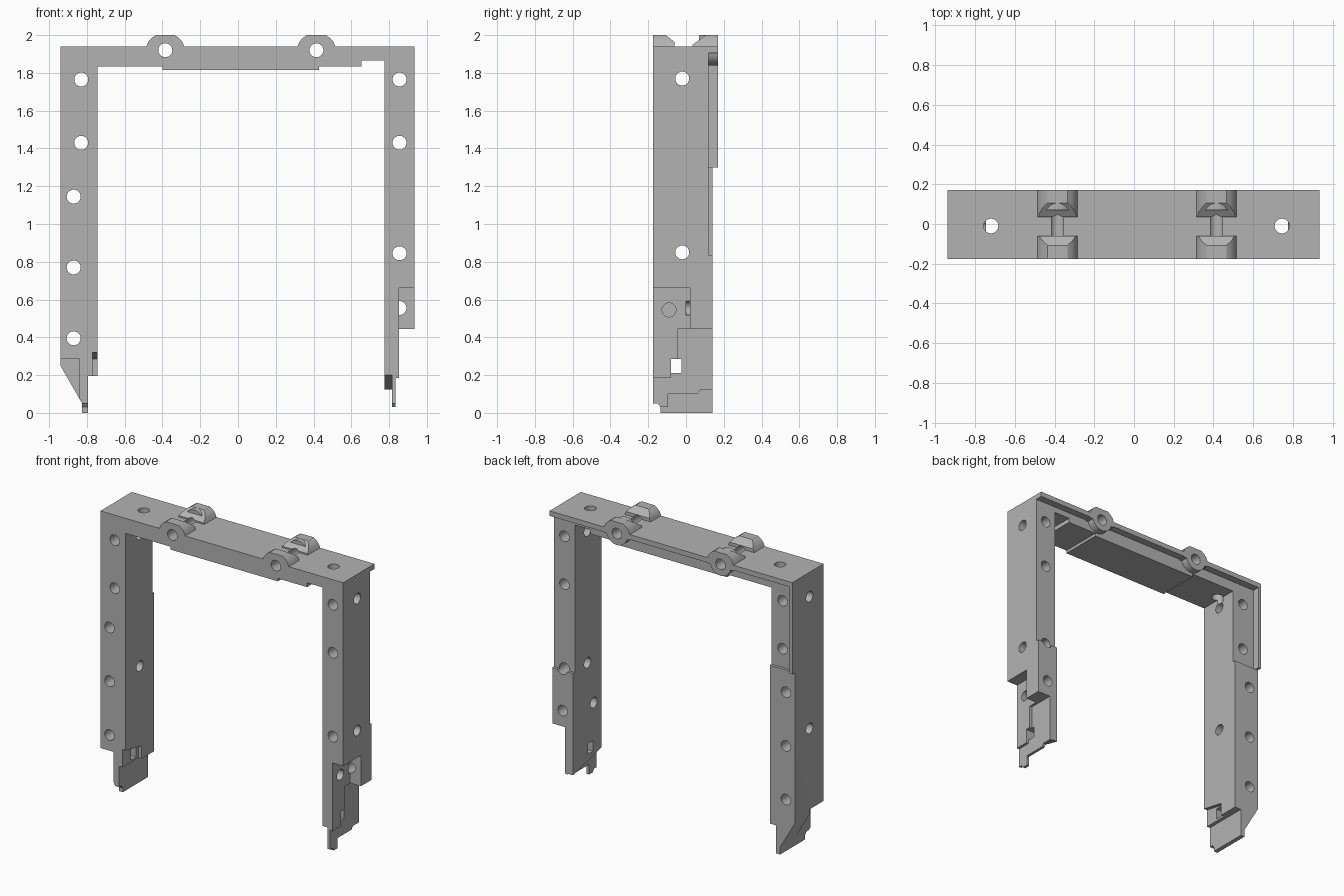
import bpy, bmesh, math
from mathutils import Vector

if "Cube" in bpy.data.objects:
    bpy.data.objects.remove(bpy.data.objects["Cube"])

grey = bpy.data.materials.new("plain_grey")
grey.diffuse_color = (0.45, 0.45, 0.45, 1)
grey.use_nodes = True
grey.node_tree.nodes["Principled BSDF"].inputs["Base Color"].default_value = grey.diffuse_color


def to_object(name, bm):
    bmesh.ops.recalc_face_normals(bm, faces=bm.faces)
    me = bpy.data.meshes.new(name)
    bm.to_mesh(me)
    bm.free()
    ob = bpy.data.objects.new(name, me)
    bpy.context.collection.objects.link(ob)
    me.materials.append(grey)
    return ob


def prism(name, axis, pts, a, b):
    """Extrude a 2D profile along an axis: y takes (x, z), x takes (y, z)."""
    bm = bmesh.new()
    place = (lambda p, t: (t, *p)) if axis == "x" else (lambda p, t: (p[0], t, p[1]))
    face = bm.faces.new([bm.verts.new(place(p, a)) for p in pts])
    ext = bmesh.ops.extrude_face_region(bm, geom=[face])
    move = Vector((b - a, 0, 0)) if axis == "x" else Vector((0, b - a, 0))
    bmesh.ops.translate(bm, vec=move, verts=[v for v in ext["geom"] if isinstance(v, bmesh.types.BMVert)])
    return to_object(name, bm)


def box(name, x0, x1, y0, y1, z0, z1):
    return prism(name, "y", [(x0, z0), (x1, z0), (x1, z1), (x0, z1)], y0, y1)


def rod(axis, centre, length, r=0.037):
    bm = bmesh.new()
    bmesh.ops.create_cone(bm, cap_ends=True, segments=32, radius1=r, radius2=r, depth=length)
    ob = to_object("rod", bm)
    turn = {"x": (0, math.pi / 2, 0), "y": (math.pi / 2, 0, 0), "z": (0, 0, 0)}[axis]
    ob.rotation_euler = turn
    ob.location = centre
    return ob


def combine(target, others, op):
    """Apply booleans one by one and remove the helpers."""
    for o in others:
        bpy.context.view_layer.update()
        m = target.modifiers.new("b", "BOOLEAN")
        m.operation, m.solver, m.object = op, "EXACT", o
        bpy.context.view_layer.update()
        ev = target.evaluated_get(bpy.context.evaluated_depsgraph_get())
        new = bpy.data.meshes.new_from_object(ev)
        target.modifiers.clear()
        target.data = new
        bpy.data.objects.remove(o)


F, B = -0.175, 0.17          # front and back limits

# top beam with stepped underside, and the slab overhanging the back
frame = prism("frame", "y", [(-0.94, 1.94), (-0.94, 1.8), (-0.745, 1.8), (-0.745, 1.835), (-0.4, 1.835),
                             (-0.4, 1.815), (0.43, 1.815), (0.43, 1.835), (0.655, 1.835), (0.655, 1.865),
                             (0.775, 1.865), (0.775, 1.8), (0.935, 1.8), (0.935, 1.94)], F, 0.12)
slab = box("slab", -0.94, 0.935, 0, B, 1.905, 1.94)

# left leg: tapered foot, thin rear rib on the outer edge
left = prism("left_leg", "y", [(-0.94, 1.82), (-0.94, 0.25), (-0.825, 0.05), (-0.825, 0), (-0.795, 0),
                               (-0.795, 0.195), (-0.745, 0.195), (-0.745, 1.82)], F, 0.14)
rib = box("rib", -0.94, -0.92, 0, B, 1.3, 1.92)
combine(left, [
    box("c", -0.92, -0.7, 0.12, 0.3, 1.3, 2),                # rear panel
    box("c", -1, -0.84, -0.3, -0.02, -0.1, 0.285),           # outer front recess
    prism("c", "x", [(-0.3, 0.32), (F, 0.32), (0.0, 0.285), (0.0, 0.1), (-0.3, 0.1)], -0.77, -0.7),
    prism("c", "x", [(-0.3, 0.05), (-0.15, 0.05), (-0.135, 0.03), (-0.135, -0.1), (-0.3, -0.1)], -1, -0.7),
    box("c", -1, -0.7, -0.08, -0.025, 0.21, 0.285),          # window
], "DIFFERENCE")

# right leg: stepped outside, thin plate foot
right = box("right_leg", 0.775, 0.935, F, 0.14, 0.03, 1.82)
combine(right, [
    box("c", 0.7, 1, 0.12, 0.3, 0.835, 2),                   # rear panel
    box("c", 0.853, 1, -0.3, 0.02, -0.1, 0.66),              # outer front recess
    box("c", 0.835, 1, -0.045, 0.3, -0.1, 0.445),            # outer rear recess
    box("c", 0.835, 1, -0.08, 0.0, -0.1, 0.285),
    box("c", 0.835, 1, -0.3, 0.0, -0.1, 0.185),
    prism("c", "x", [(-0.3, 0.2), (F, 0.2), (0.14, 0.125), (0.3, 0.125), (0.3, -0.1), (-0.3, -0.1)], 0.7, 0.815),
    prism("c", "x", [(-0.3, 0.05), (-0.15, 0.05), (-0.135, 0.03), (-0.135, -0.1), (-0.3, -0.1)], 0.7, 1),
    prism("c", "x", [(-0.095, -0.1), (-0.095, 0.1), (0.06, 0.1), (0.075, 0.12), (0.3, 0.12), (0.3, -0.1)], 0.7, 1),
    box("c", 0.7, 1, -0.08, -0.025, 0.21, 0.285),            # window
    rod("x", (0.8, -0.09, 0.545), 0.3),
], "DIFFERENCE")
combine(frame, [slab, left, rib, right], "UNION")

# hinge lugs: rounded profile with sloping inner ends, plus a ring behind
LUGS = (-0.385, 0.415)
for cx in LUGS:
    outline = [(-0.1, 1.9), (-0.1, 1.94), (-0.09, 1.965), (-0.072, 1.985), (-0.05, 2.0)]
    outline = [(cx + x, z) for x, z in outline] + [(cx - x, z) for x, z in reversed(outline)]
    for side in ([(F, 1.9), (-0.06, 1.9), (-0.06, 1.963), (-0.12, 2.01), (F, 2.01)],
                 [(B, 1.9), (0.035, 1.9), (0.035, 1.95), (0.12, 2.01), (B, 2.01)]):
        lug = prism("lug", "y", outline, F, B)
        combine(lug, [prism("c", "x", side, cx - 0.2, cx + 0.2)], "INTERSECT")
        combine(frame, [lug], "UNION")
    combine(frame, [rod("y", (cx, 0.12, 1.92), 0.1, 0.08)], "UNION")

# round holes along each direction
holes = [rod("y", (cx, 0, 1.92), 0.6) for cx in LUGS]
holes += [rod("y", (-0.83, 0, z), 0.6) for z in (1.765, 1.43)]
holes += [rod("y", (-0.87, 0, z), 0.6) for z in (1.145, 0.77, 0.395)]
holes += [rod("y", (0.855, 0, z), 0.6) for z in (1.765, 1.43, 0.845)]
holes += [rod("y", (0.855, 0.15, 0.555), 0.3)]
holes += [rod("x", (0, -0.02, z), 2.2) for z in (1.77, 0.85)]
holes += [rod("z", (x, -0.01, 1.9), 0.2) for x in (-0.72, 0.745)]
combine(frame, holes, "DIFFERENCE")

# tidy coplanar faces and smooth the hole walls only
bm = bmesh.new()
bm.from_mesh(frame.data)
bmesh.ops.remove_doubles(bm, verts=bm.verts, dist=0.0002)
bmesh.ops.dissolve_limit(bm, angle_limit=0.01, verts=bm.verts, edges=bm.edges)
bm.to_mesh(frame.data)
bm.free()
bpy.context.view_layer.objects.active = frame
frame.select_set(True)
bpy.ops.object.shade_smooth_by_angle(angle=math.radians(30))
